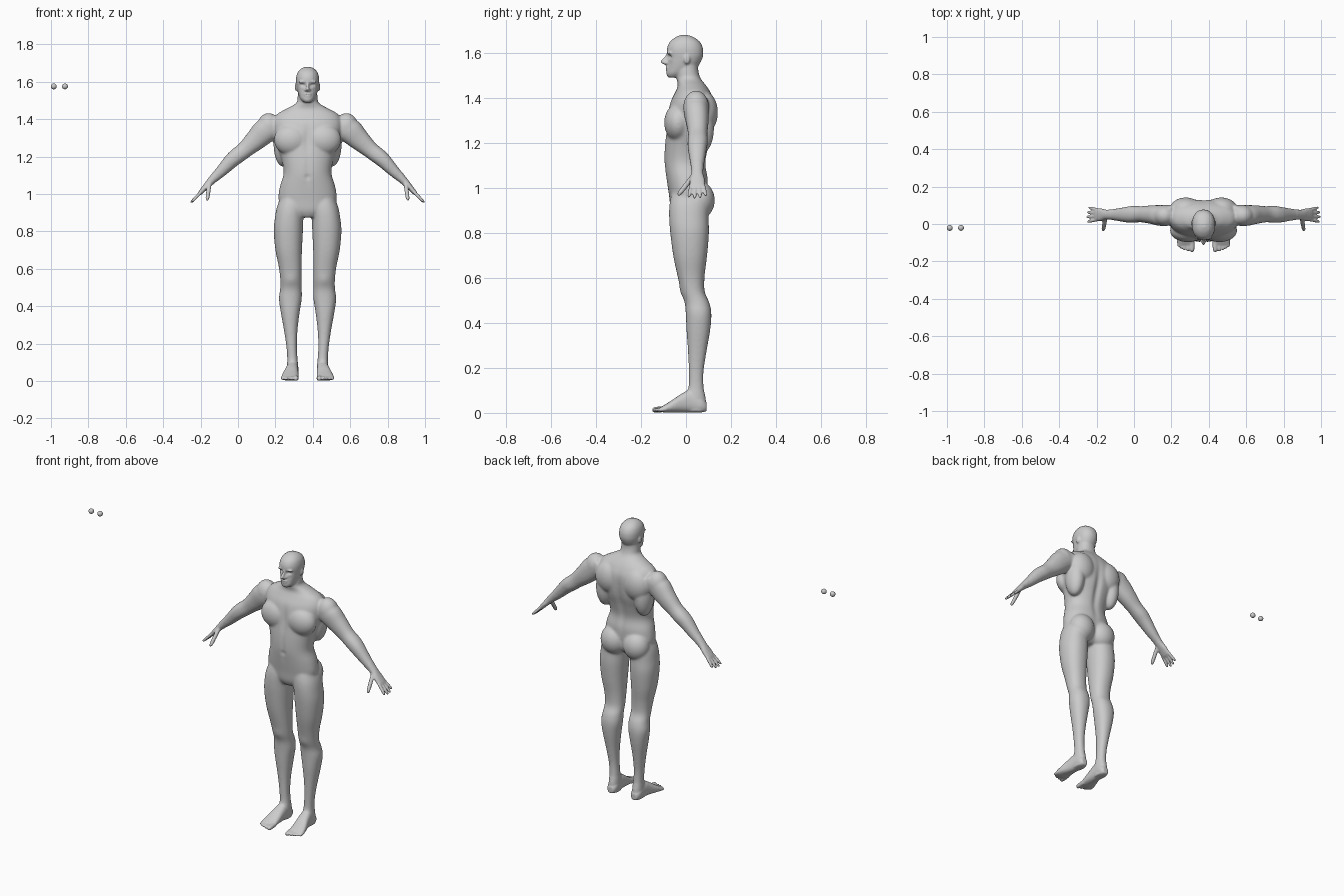
import bpy, bmesh, math
from mathutils import Vector, Matrix

CENTRE_X = 0.372
X, Y, Z = Vector((1, 0, 0)), Vector((0, 1, 0)), Vector((0, 0, 1))
bm = bmesh.new()


def spline(rows, steps=4):
    """Catmull-Rom interpolation of numeric rows."""
    out, n = [], len(rows)
    for i in range(n - 1):
        p = [rows[max(0, min(n - 1, i + k))] for k in (-1, 0, 1, 2)]
        for j in range(steps):
            t = j / steps
            out.append([0.5 * (2 * b + (c - a) * t + (2*a - 5*b + 4*c - d) * t**2
                               + (3*b - a - 3*c + d) * t**3) for a, b, c, d in zip(*p)])
    return out + [list(rows[-1])]


def loft(rows, u, v, side=1, power=2.2, segs=40):
    """Rows of (cx, cy, cz, a, b): closed skin over superellipse rings."""
    rings = []
    for cx, cy, cz, a, b in spline(rows):
        ring = []
        for k in range(segs):
            t = 2 * math.pi * k / segs
            c, s = math.cos(t), math.sin(t)
            p = Vector((cx, cy, cz)) \
                + u * (a * math.copysign(abs(c) ** (2 / power), c)) \
                + v * (b * math.copysign(abs(s) ** (2 / power), s))
            p.x *= side
            ring.append(bm.verts.new(p))
        rings.append(ring)
    faces = [bm.faces.new(rings[0]), bm.faces.new(rings[-1])]
    for r, q in zip(rings, rings[1:]):
        for k in range(segs):
            m = (k + 1) % segs
            faces.append(bm.faces.new((r[k], r[m], q[m], q[k])))
    bmesh.ops.recalc_face_normals(bm, faces=faces)


def level(rows, **kw):
    """Rows of (z, x centre, half width, y front, y back)."""
    loft([(x, (f + b) / 2, z, w, (b - f) / 2) for z, x, w, f, b in rows], X, Y, **kw)


def blob(c, r, side=1):
    m = Matrix.Translation((c[0] * side, c[1], c[2])) @ Matrix.Diagonal((*r, 1))
    bmesh.ops.create_uvsphere(bm, u_segments=32, v_segments=20, radius=1, matrix=m)


def digit(p, q, r, u, v, side):
    p, q = Vector(p), Vector(q)
    loft([(*p.lerp(q, t), r * k, r * k) for t, k in
          ((0, 1), (0.5, 1), (0.88, 0.85), (1, 0.4))], u, v, side, 2, 16)


# torso and neck
level([(0.875, 0, .05, -.05, .05), (.91, 0, .125, -.068, .085), (.97, 0, .155, -.076, .095),
       (1.04, 0, .148, -.087, .098), (1.11, 0, .128, -.096, .088), (1.18, 0, .138, -.095, .102),
       (1.25, 0, .162, -.088, .122), (1.32, 0, .18, -.082, .13), (1.38, 0, .185, -.07, .128),
       (1.425, 0, .165, -.048, .11), (1.455, 0, .115, -.036, .09), (1.485, 0, .062, -.042, .066),
       (1.52, 0, .053, -.046, .055), (1.56, 0, .05, -.045, .055)])

# head
level([(1.490, 0, .018, -.076, -.03), (1.496, 0, .027, -.083, -.01), (1.51, 0, .039, -.087, .02),
       (1.53, 0, .048, -.084, .046), (1.555, 0, .055, -.083, .063), (1.58, 0, .06, -.082, .074),
       (1.60, 0, .062, -.085, .077), (1.625, 0, .061, -.083, .074), (1.65, 0, .053, -.071, .061),
       (1.67, 0, .035, -.046, .034), (1.68, 0, .012, -.02, .005)])
loft([(0, -.078, 1.597, .006, .008), (0, -.088, 1.58, .007, .01), (0, -.1, 1.563, .009, .014),
      (0, -.092, 1.552, .012, .012), (0, -.085, 1.548, .008, .008)], X, Y, 1, 2, 20)
blob((0, -.083, 1.534), (.02, .009, .005))
blob((0, -.082, 1.525), (.018, .009, .005))

HAND_N = Vector((.74, 0, .67))
for s in (1, -1):
    # face details
    blob((.026, -.072, 1.599), (.022, .013, .007), s)
    blob((.01, -.087, 1.556), (.007, .01, .007), s)
    blob((.061, .004, 1.572), (.007, .014, .022), s)
    # chest, back, shoulder and seat muscles
    blob((.085, -.035, 1.29), (.095, .062, .085), s)
    blob((.095, .08, 1.335), (.085, .062, .095), s)
    blob((.13, .06, 1.265), (.052, .065, .12), s)
    blob((.208, .045, 1.36), (.062, .057, .073), s)
    blob((.076, .058, .945), (.08, .07, .085), s)
    # leg
    level([(.99, .08, .06, -.06, .09), (.93, .09, .074, -.073, .1), (.87, .099, .076, -.075, .1),
           (.80, .103, .078, -.07, .102), (.70, .101, .071, -.057, .094), (.61, .093, .061, -.038, .083),
           (.54, .089, .057, -.021, .083), (.49, .089, .058, -.006, .104), (.44, .092, .061, -.001, .113),
           (.37, .093, .051, .002, .108), (.27, .09, .036, .009, .091), (.18, .085, .028, .012, .078),
           (.11, .081, .028, .01, .079), (.06, .08, .031, -.01, .088), (.006, .08, .028, .0, .088)], side=s)
    # foot, lofted from heel to ball
    foot = [(.092, .08, .018, .008, .045), (.07, .08, .03, .002, .07), (.02, .082, .033, .002, .1),
            (-.02, .086, .037, .002, .085), (-.06, .092, .043, .002, .058),
            (-.095, .095, .046, .002, .036), (-.112, .095, .043, .004, .026)]
    loft([(x, y, (a + b) / 2, w, (b - a) / 2) for y, x, w, a, b in foot], X, Z, s, 2.4)
    for x, tip, r in ((.062, -.15, .014), (.085, -.146, .01), (.103, -.14, .0095),
                      (.119, -.132, .009), (.133, -.122, .009)):
        digit((x, -.085, .018), (x, tip, .0125), r, X, Z, s)
    # arm and palm
    loft([(.15, .05, 1.385, .05, .05), (.217, .045, 1.345, .056, .068), (.275, .05, 1.29, .05, .058),
          (.33, .052, 1.24, .043, .046), (.375, .052, 1.205, .045, .044), (.41, .05, 1.175, .042, .04),
          (.463, .05, 1.12, .033, .031), (.517, .05, 1.068, .026, .021), (.545, .05, 1.038, .033, .016),
          (.572, .05, 1.008, .035, .012), (.58, .05, 1.0, .03, .008)], Y, HAND_N, s)
    # fingers and thumb
    for y0, y1, k in ((.024, .012, .92), (.042, .038, 1), (.059, .063, .97), (.076, .088, .82)):
        digit((.565, y0, 1.015), (.565 + .06 * k, y1, 1.015 - .062 * k), .0088, Y, HAND_N, s)
    digit((.525, .03, 1.05), (.537, -.036, .966), .0115, X, Vector((0, .8, -.6)), s)

# fuse all parts into one skin
raw = bpy.data.meshes.new("body_parts")
bm.to_mesh(raw)
bm.free()
tmp = bpy.data.objects.new("body_parts", raw)
bpy.context.collection.objects.link(tmp)
mod = tmp.modifiers.new("fuse", 'REMESH')
mod.mode, mod.voxel_size = 'VOXEL', 0.005
dg = bpy.context.evaluated_depsgraph_get()
skin = bpy.data.meshes.new_from_object(tmp.evaluated_get(dg))
bpy.data.objects.remove(tmp)

# sculpted hollows and bumps: centre, radii, push along y
STROKES = [((.025, -.085, 1.583), (.014, .03, .009), .013), ((0, -.09, 1.5295), (.018, .02, .003), .004),
           ((0, -.1, 1.09), (.008, .03, .008), .012), ((0, .12, 1.2), (.018, .06, .15), -.014),
           ((0, -.1, 1.3), (.014, .04, .07), .01), ((0, -.1, 1.12), (.01, .04, .08), .005),
           ((.088, -.02, .54), (.03, .03, .03), -.005), ((.03, -.085, 1.555), (.012, .03, .012), .003)]
for v in skin.vertices:
    p = v.co.copy()
    for c, r, push in STROKES:
        d = sum(((q - e) / w) ** 2 for q, e, w in zip((abs(p.x), p.y, p.z), c, r))
        if d < 8:
            v.co.y += push * math.exp(-d)

body = bpy.data.objects.new("body", skin)
bpy.context.collection.objects.link(body)
body.location.x = CENTRE_X
# soften trunk and limbs strongly, face, hands and feet lightly
soft = body.vertex_groups.new(name="soft")
soft.add([v.index for v in skin.vertices if .1 < v.co.z < 1.475 and abs(v.co.x) < .5], 1, 'REPLACE')
for name, count in (("soften", 20), ("polish", 3)):
    m = body.modifiers.new(name, 'SMOOTH')
    m.factor, m.iterations = 0.5, count
    if name == "soften":
        m.vertex_group = "soft"
skin.polygons.foreach_set("use_smooth", [True] * len(skin.polygons))

# loose pair of eyeballs
for i, x in enumerate((-.985, -.925)):
    bpy.ops.mesh.primitive_uv_sphere_add(segments=32, ring_count=16, radius=.0155, location=(x, -.021, 1.575))
    bpy.context.object.name = f"eyeball_{i + 1}"
    bpy.ops.object.shade_smooth()
